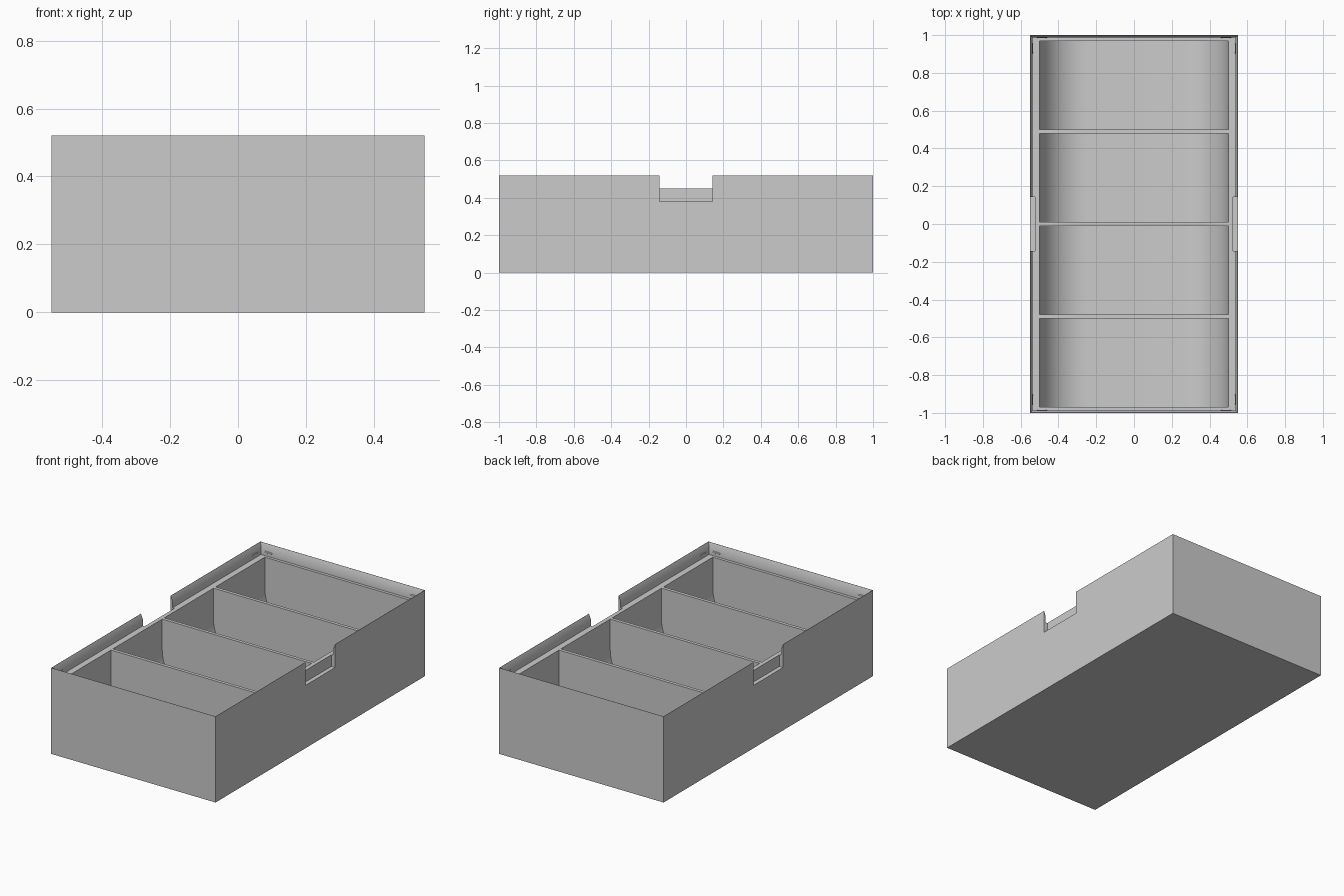
import bpy, bmesh, math

cube = bpy.data.objects.get("Cube")
if cube:
    bpy.data.objects.remove(cube, do_unlink=True)

grey = bpy.data.materials.new("light grey")
grey.use_nodes = True
colour = (0.6, 0.6, 0.6, 1)
grey.diffuse_color = colour
grey.node_tree.nodes["Principled BSDF"].inputs["Base Color"].default_value = colour

W, L, H = 0.55, 1.0, 0.52      # half width, half length, height
LEDGE, WALL = 0.45, 0.0125     # ledge height, rim thickness


def loft(name, rings):
    """Solid skinned through rings with equal point counts."""
    bm = bmesh.new()
    rows = [[bm.verts.new(p) for p in ring] for ring in rings]
    n = len(rows[0])
    for a, b in zip(rows, rows[1:]):
        for i in range(n):
            j = (i + 1) % n
            bm.faces.new((a[i], a[j], b[j], b[i]))
    bm.faces.new(rows[0])
    bm.faces.new(rows[-1])
    bmesh.ops.recalc_face_normals(bm, faces=bm.faces)
    mesh = bpy.data.meshes.new(name)
    bm.to_mesh(mesh)
    bm.free()
    mesh.materials.append(grey)
    obj = bpy.data.objects.new(name, mesh)
    bpy.context.collection.objects.link(obj)
    return obj


def rect(hx, hy, z, cx=0, cy=0):
    return [(cx + sx * hx, cy + sy * hy, z)
            for sx, sy in ((-1, -1), (1, -1), (1, 1), (-1, 1))]


def cut(target, cutter):
    mod = target.modifiers.new("cut", 'BOOLEAN')
    mod.operation, mod.solver, mod.object = 'DIFFERENCE', 'EXACT', cutter
    bpy.context.view_layer.objects.active = target
    bpy.ops.object.modifier_apply(modifier=mod.name)
    bpy.data.objects.remove(cutter, do_unlink=True)


body = loft("box_body", [rect(W, L, 0), rect(W, L, H)])

# Lid recess, with the rim thinning to an edge at the top
tip = 0.001
slope = (WALL - tip) / 0.03
top = WALL - slope * 0.05
cut(body, loft("lid_recess", [
    rect(W - WALL, L - WALL, LEDGE),
    rect(W - WALL, L - WALL, H - 0.03),
    rect(W - top, L - top, H + 0.02)]))

# Four compartments with scooped floors
def scoop(y, half_x=0.5, floor=0.015, radius=0.25, steps=16):
    ring = [(half_x, y, H), (-half_x, y, H)]
    for side in (-1, 1):
        for k in range(steps + 1):
            t = math.pi / 2 * (k if side < 0 else steps - k) / steps
            ring.append((side * (half_x - radius + radius * math.cos(t)), y,
                         floor + radius - radius * math.sin(t)))
    return ring


for k in range(4):
    y = -0.735 + 0.49 * k
    cut(body, loft("compartment", [scoop(y - 0.235), scoop(y + 0.235)]))

# Finger notches in both long sides
for side in (-1, 1):
    cut(body, loft("finger_notch", [rect(0.05, 0.142, z, side * 0.575)
                                    for z in (0.38, 0.6)]))

bpy.ops.object.select_all(action='DESELECT')
body.select_set(True)
bpy.context.view_layer.objects.active = body
bpy.ops.object.shade_smooth_by_angle(angle=math.radians(30))


# Small lid catches inside the corners of the rim
def catch(name, x, y, along_x):
    rings = []
    for offset in (-0.028, -0.02, 0.02, 0.028):
        r = 0.004 if abs(offset) < 0.025 else 0.001
        ring = []
        for k in range(8):
            a = math.tau * k / 8
            u, z = r * math.cos(a), 0.472 + 1.5 * r * math.sin(a)
            ring.append((x + offset, y + u, z) if along_x else (x + u, y + offset, z))
        rings.append(ring)
    return loft(name, rings)


for sx, side in ((1, "left"), (-1, "right")):
    for sy, end in ((-1, "front"), (1, "back")):
        catch(f"{end}_{side}_end_catch", sx * 0.488, sy * (L - WALL), True)
        catch(f"{end}_{side}_side_catch", sx * (W - WALL), sy * 0.93, False)
